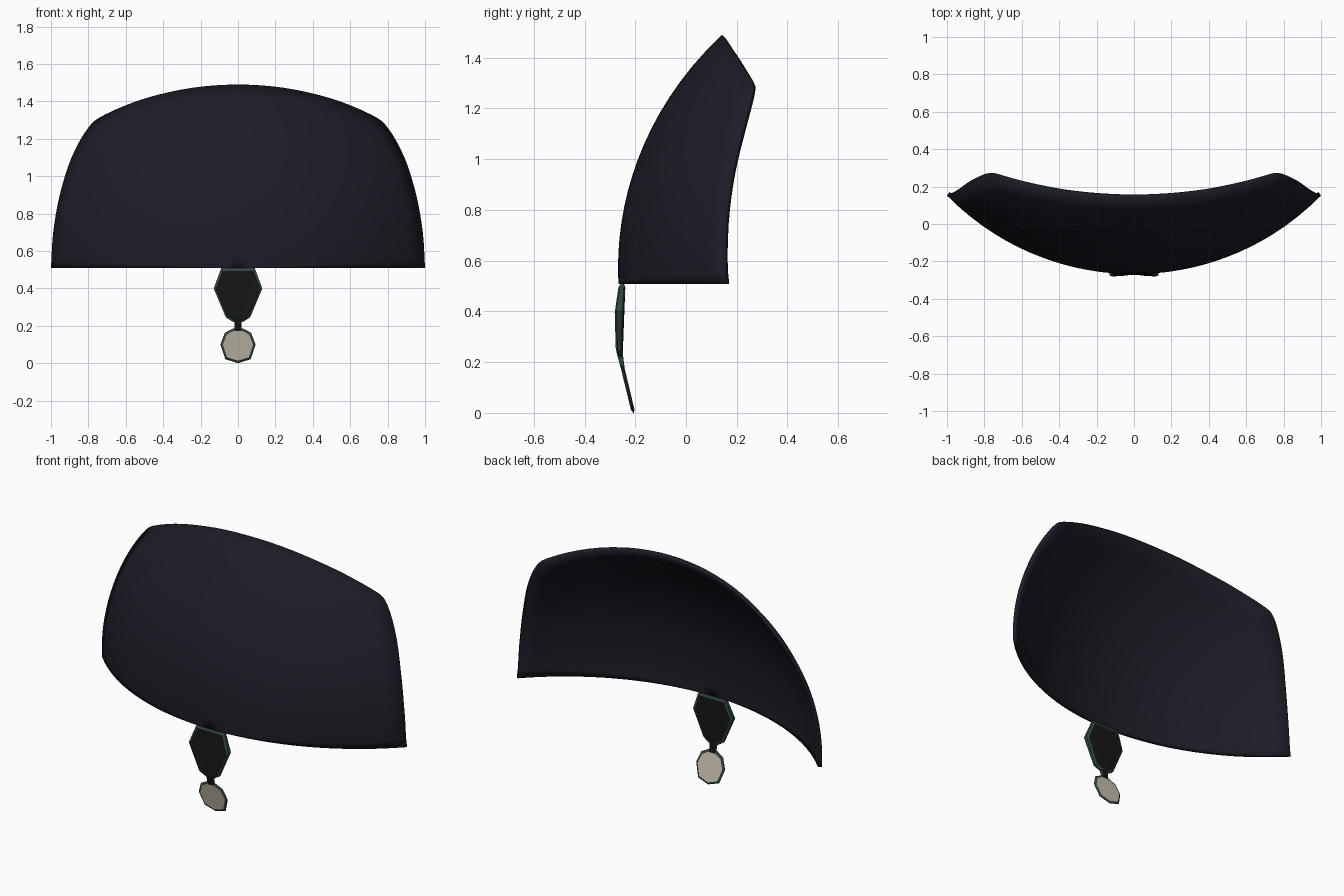
import bpy, bmesh, math
from mathutils import Vector

if "Cube" in bpy.data.objects:
    bpy.data.objects.remove(bpy.data.objects["Cube"])


def material(name, rgb):
    m = bpy.data.materials.new(name)
    m.diffuse_color = (*rgb, 1)
    m.use_nodes = True
    m.node_tree.nodes["Principled BSDF"].inputs["Base Color"].default_value = m.diffuse_color
    return m


shell_mat = material("dark_navy", (0.012, 0.012, 0.02))
black_mat = material("black", (0.008, 0.008, 0.01))
rim_mat = material("green_grey", (0.03, 0.06, 0.05))
cream_mat = material("cream", (0.58, 0.52, 0.43))


def finish(bm, name, mats):
    me = bpy.data.meshes.new(name)
    bm.to_mesh(me)
    bm.free()
    ob = bpy.data.objects.new(name, me)
    bpy.context.collection.objects.link(ob)
    for m in mats:
        me.materials.append(m)
    return ob


def smooth_path(pts, steps):
    """Catmull-Rom curve through the points."""
    p = [2 * pts[0] - pts[1]] + pts + [2 * pts[-1] - pts[-2]]
    out = []
    for i in range(1, len(p) - 2):
        a, b, c, d = p[i - 1:i + 3]
        for s in range(steps):
            t = s / steps
            out.append(0.5 * (2 * b + (c - a) * t + (2 * a - 5 * b + 4 * c - d) * t * t
                              + (3 * b - a - 3 * c + d) * t ** 3))
    return out + [pts[-1]]


# Curved shell: outline fanned from the bottom centre, pressed on an ellipsoid
half = [(1, .508), (.988, .7), (.953, .9), (.89, 1.1), (.80, 1.26),
        (.71, 1.33), (.5, 1.415), (.25, 1.472), (0, 1.49)]
knots = [Vector(p) for p in half] + [Vector((-x, z)) for x, z in reversed(half[:-1])]
outline = smooth_path(knots, 4)
R = 1.4


def shell_point(x, z):
    return (x, -0.268 + R - math.sqrt(R * R - x * x - 1.158 * (z - .57) ** 2), z)


bm = bmesh.new()
base = Vector((0, .508))
rings = 16
centre = bm.verts.new(shell_point(*base))
prev = None
for k in range(1, rings + 1):
    ring = [bm.verts.new(shell_point(*(base + (p - base) * k / rings))) for p in outline]
    for i in range(len(ring) - 1):
        if prev:
            bm.faces.new((prev[i], ring[i], ring[i + 1], prev[i + 1]))
        else:
            bm.faces.new((centre, ring[i], ring[i + 1]))
    prev = ring
bm.normal_update()
for f in bm.faces:
    if f.normal.y > 0:
        f.normal_flip()
shell = finish(bm, "curved_shell", [shell_mat])
sol = shell.modifiers.new("thickness", 'SOLIDIFY')
sol.thickness = 0.022
sol.offset = -1
bpy.context.view_layer.objects.active = shell
shell.select_set(True)
bpy.ops.object.shade_smooth_by_angle(angle=math.radians(40))


# Hanging plates: faceted outlines following a bent side profile
def lerp_profile(z, prof):
    for (z0, y0), (z1, y1) in zip(prof, prof[1:]):
        if z <= z1:
            return y0 + (y1 - y0) * (z - z0) / (z1 - z0)
    return prof[-1][1]


front_prof = [(0, -.214), (.18, -.258), (.25, -.277), (.4, -.281), (.51, -.264)]
back_prof = [(0, -.200), (.18, -.243), (.25, -.251), (.4, -.246), (.51, -.238)]


def plate(name, right, face_mat, rim):
    pts = right + [(-x, z) for x, z in reversed(right) if x > 0]
    mid = Vector((0, (min(p[1] for p in pts) + max(p[1] for p in pts)) / 2))
    b = bmesh.new()

    def loop(scale, prof, shift):
        out = []
        for p in pts:
            q = mid + (Vector(p) - mid) * scale
            out.append(b.verts.new((q.x, lerp_profile(q.y, prof) + shift, q.y)))
        return out

    s = 1 - rim
    loops = [loop(s, front_prof, 0), loop(1, front_prof, .006),
             loop(1, back_prof, -.006), loop(s, back_prof, 0)]
    n = len(pts)
    for a, c in zip(loops, loops[1:]):
        for i in range(n):
            j = (i + 1) % n
            b.faces.new((a[i], a[j], c[j], c[i]))
    for lp in (loops[0], loops[-1]):
        f = b.faces.new(lp)
        f.material_index = 1
        bmesh.ops.triangulate(b, faces=[f])
    bmesh.ops.recalc_face_normals(b, faces=b.faces)
    return finish(b, name, [rim_mat, face_mat])


plate("upper_pendant", [(.09, .508), (.13, .4), (.065, .245), (.025, .22)], black_mat, .1)
plate("neck_link", [(.02, .235), (.02, .17)], black_mat, .1)
plate("round_pendant", [(.025, .187), (.07, .163), (.094, .1), (.068, .022), (0, 0)],
      cream_mat, .14)
